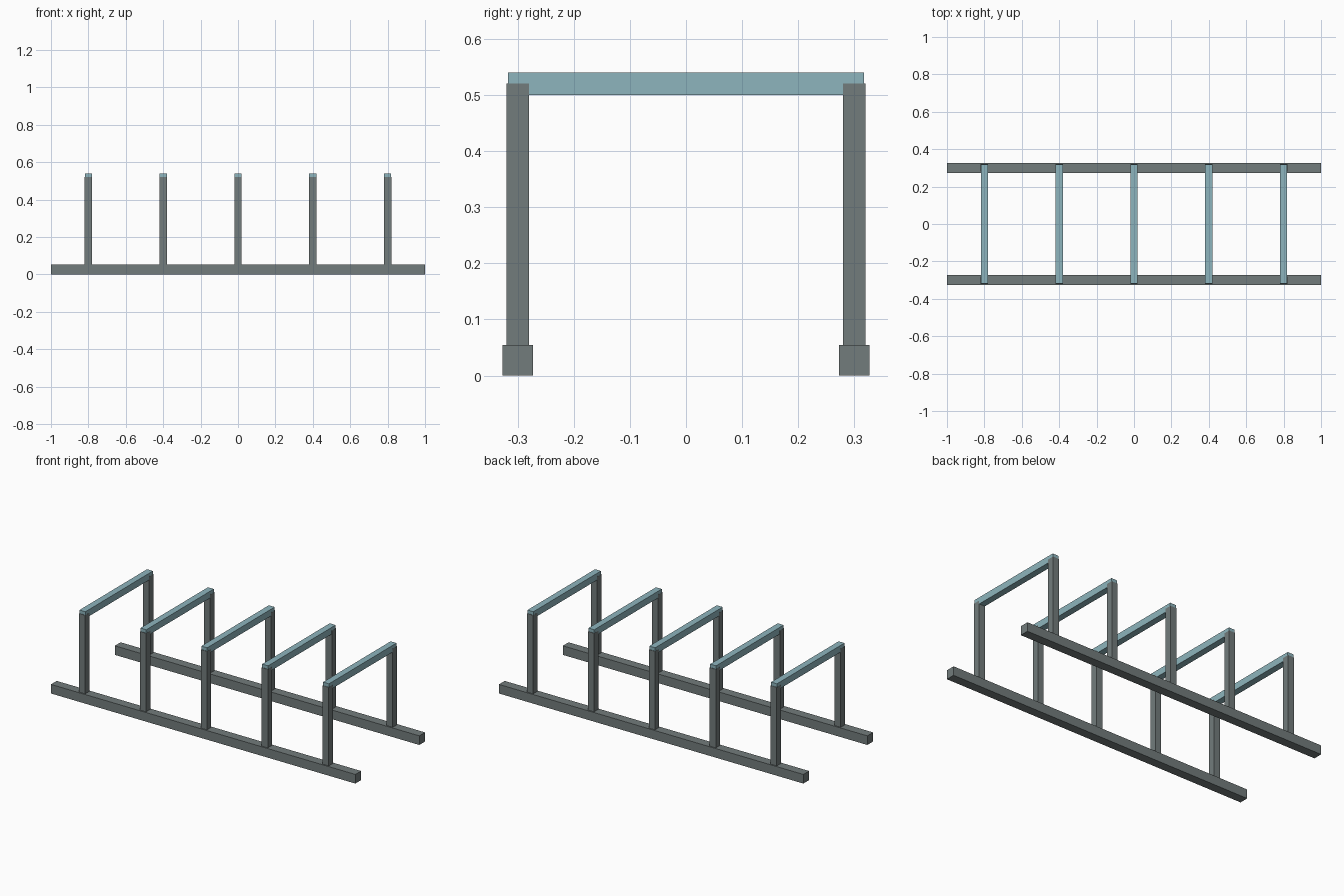
import bpy

if "Cube" in bpy.data.objects:
    bpy.data.objects.remove(bpy.data.objects["Cube"])


def material(name, color):
    m = bpy.data.materials.new(name)
    m.diffuse_color = (*color, 1)
    m.use_nodes = True
    m.node_tree.nodes["Principled BSDF"].inputs["Base Color"].default_value = m.diffuse_color
    return m


steel = material("grey steel", (0.17, 0.20, 0.20))
pale = material("pale blue steel", (0.27, 0.46, 0.51))


def box(name, center, size, mat):
    bpy.ops.mesh.primitive_cube_add(size=1, location=center)
    ob = bpy.context.object
    ob.name = name
    ob.scale = size
    bpy.ops.object.transform_apply(location=False, rotation=False, scale=True)
    ob.data.materials.append(mat)
    return ob


# Ground rails
for side, y in (("front", -0.3), ("back", 0.3)):
    box(f"{side}_rail", (0, y, 0.027), (2, 0.054, 0.054), steel)

# Five hoops: two posts and a top bar each
for i in range(5):
    x = -0.8 + 0.4 * i
    for side, y in (("front", -0.3), ("back", 0.3)):
        box(f"{side}_post_{i + 1}", (x, y, 0.285), (0.04, 0.04, 0.47), steel)
    box(f"top_bar_{i + 1}", (x, 0, 0.52), (0.0385, 0.634, 0.04), pale)
